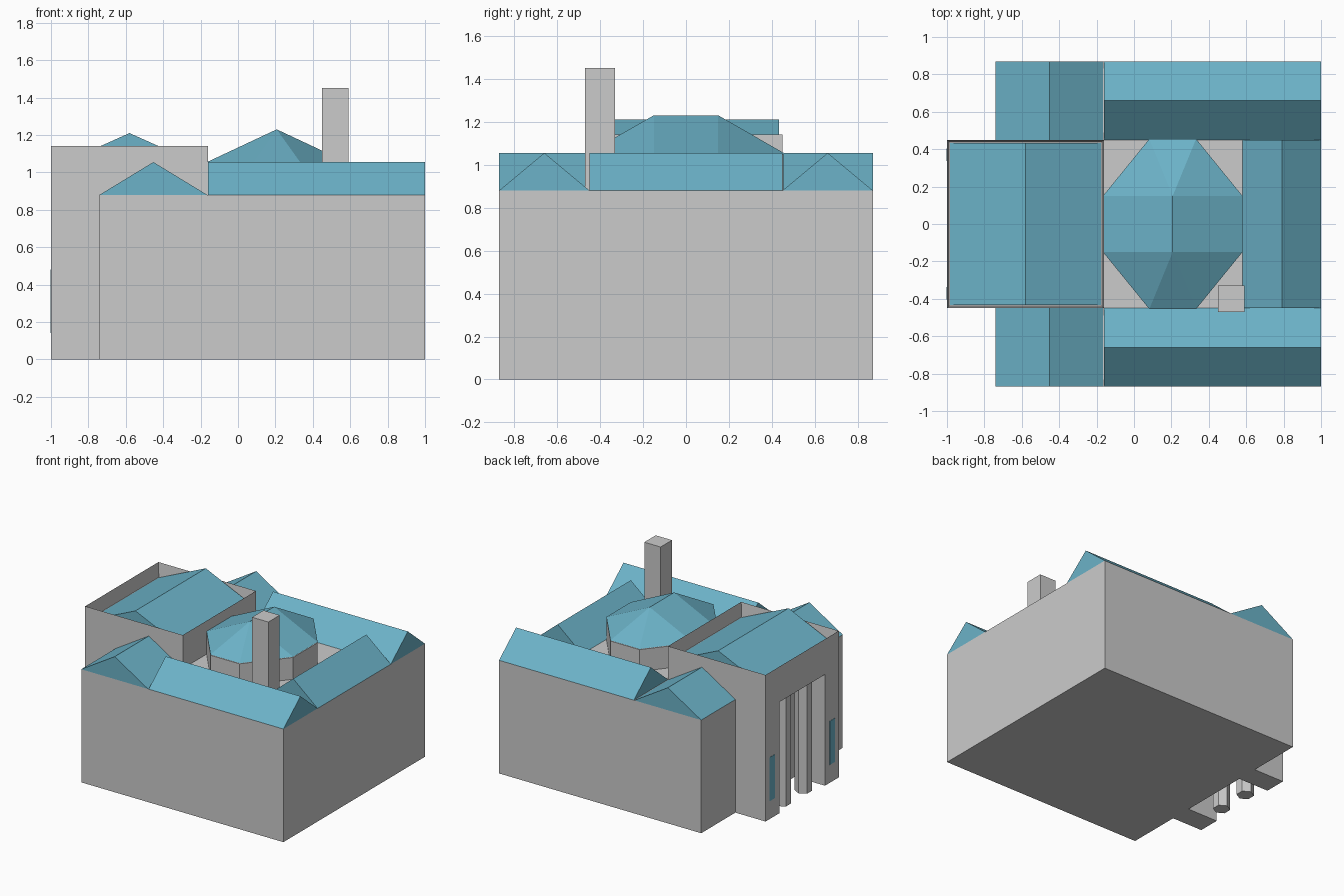
import bpy, bmesh

if "Cube" in bpy.data.objects:
    bpy.data.objects.remove(bpy.data.objects["Cube"])

blue = bpy.data.materials.new("roof_blue")
blue.diffuse_color = (0.15, 0.45, 0.58, 1)
blue.use_nodes = True
blue.node_tree.nodes["Principled BSDF"].inputs["Base Color"].default_value = blue.diffuse_color


def add_mesh(name, bm, mat=None):
    bmesh.ops.recalc_face_normals(bm, faces=bm.faces[:])
    me = bpy.data.meshes.new(name)
    bm.to_mesh(me)
    bm.free()
    if mat:
        me.materials.append(mat)
    ob = bpy.data.objects.new(name, me)
    bpy.context.collection.objects.link(ob)
    return ob


def prism(name, points, offset, mat=None, inset=None):
    """Extrude a closed 3D outline; optionally sink an inset of the end cap."""
    bm = bmesh.new()
    face = bm.faces.new([bm.verts.new(p) for p in points])
    res = bmesh.ops.extrude_face_region(bm, geom=[face], use_keep_orig=True)
    moved = [g for g in res["geom"] if isinstance(g, bmesh.types.BMVert)]
    bmesh.ops.translate(bm, verts=moved, vec=offset)
    bmesh.ops.recalc_face_normals(bm, faces=bm.faces[:])
    if inset:
        cap = max(bm.faces, key=lambda f: f.calc_center_median().z)
        bmesh.ops.inset_region(bm, faces=[cap], thickness=inset[0])
        bmesh.ops.translate(bm, verts=cap.verts[:], vec=(0, 0, -inset[1]))
    return add_mesh(name, bm, mat)


def box(name, x0, x1, y0, y1, z0, z1, mat=None, inset=None):
    outline = [(x0, y0, z0), (x1, y0, z0), (x1, y1, z0), (x0, y1, z0)]
    return prism(name, outline, (0, 0, z1 - z0), mat, inset)


def gable(name, axis, a0, a1, b0, b1, z0, z1):
    """Gable roof with its ridge along axis (a range), spanning b range."""
    prof = [(b0, z0), ((b0 + b1) / 2, z1), (b1, z0)]
    if axis == "x":
        return prism(name, [(a0, b, z) for b, z in prof], (a1 - a0, 0, 0), blue)
    return prism(name, [(b, a0, z) for b, z in prof], (0, a1 - a0, 0), blue)


EAVE, RIDGE = 0.88, 1.055

# Main block and the taller entrance block with its parapet
box("main_block", -0.74, 1, -0.87, 0.87, 0, EAVE)
box("entrance_block", -1, -0.16, -0.45, 0.45, 0.865, 1.14, inset=(0.017, 0.11))
gable("entrance_roof", "y", -0.433, 0.433, -0.983, -0.217 + 0.04, 1.03, 1.21)

# Perimeter roofs and entrance supports, mirrored across y
for s, side in ((-1, "front"), (1, "back")):
    y0, y1 = sorted((s * 0.45, s * 0.87))
    gable(side + "_long_roof", "x", -0.16, 1, y0, y1, EAVE, RIDGE)
    gable(side + "_west_roof", "y", y0, y1, -0.74, -0.165, EAVE, RIDGE)
    p0, p1 = sorted((s * 0.28, s * 0.45))
    box(side + "_entrance_pier", -1, -0.74, p0, p1, 0, 0.865)
    box(side + "_slit_window", -1.002, -0.99, s * 0.37 - 0.033, s * 0.37 + 0.033,
        0.14, 0.48, blue)
    bpy.ops.mesh.primitive_cylinder_add(vertices=6, radius=0.062, depth=0.87,
                                        location=(-0.92, s * 0.13, 0.435))
    bpy.context.object.name = side + "_entrance_column"
gable("east_roof", "y", -0.45, 0.45, 0.58, 1, EAVE, RIDGE)

# Stretched octagonal lantern: drum and faceted roof
CX = 0.207
ring = [(0.373, -0.15), (0.373, 0.15), (0.125, 0.455), (-0.125, 0.455),
        (-0.373, 0.15), (-0.373, -0.15), (-0.125, -0.455), (0.125, -0.455)]
prism("lantern_drum", [(CX + x, y, EAVE - 0.01) for x, y in ring], (0, 0, 0.18))
bm = bmesh.new()
base = [bm.verts.new((CX + x, y, 1.055)) for x, y in ring]
tips = {s: bm.verts.new((CX, s * 0.15, 1.23)) for s in (-1, 1)}
for i in range(8):
    a, b = base[i], base[(i + 1) % 8]
    ta, tb = (tips[1 if v.co.y > 0 else -1] for v in (a, b))
    bm.faces.new([a, b, tb] if ta == tb else [a, b, tb, ta])
add_mesh("lantern_roof", bm, blue)

# Chimney
box("chimney", 0.45, 0.59, -0.47, -0.33, EAVE - 0.02, 1.45)
